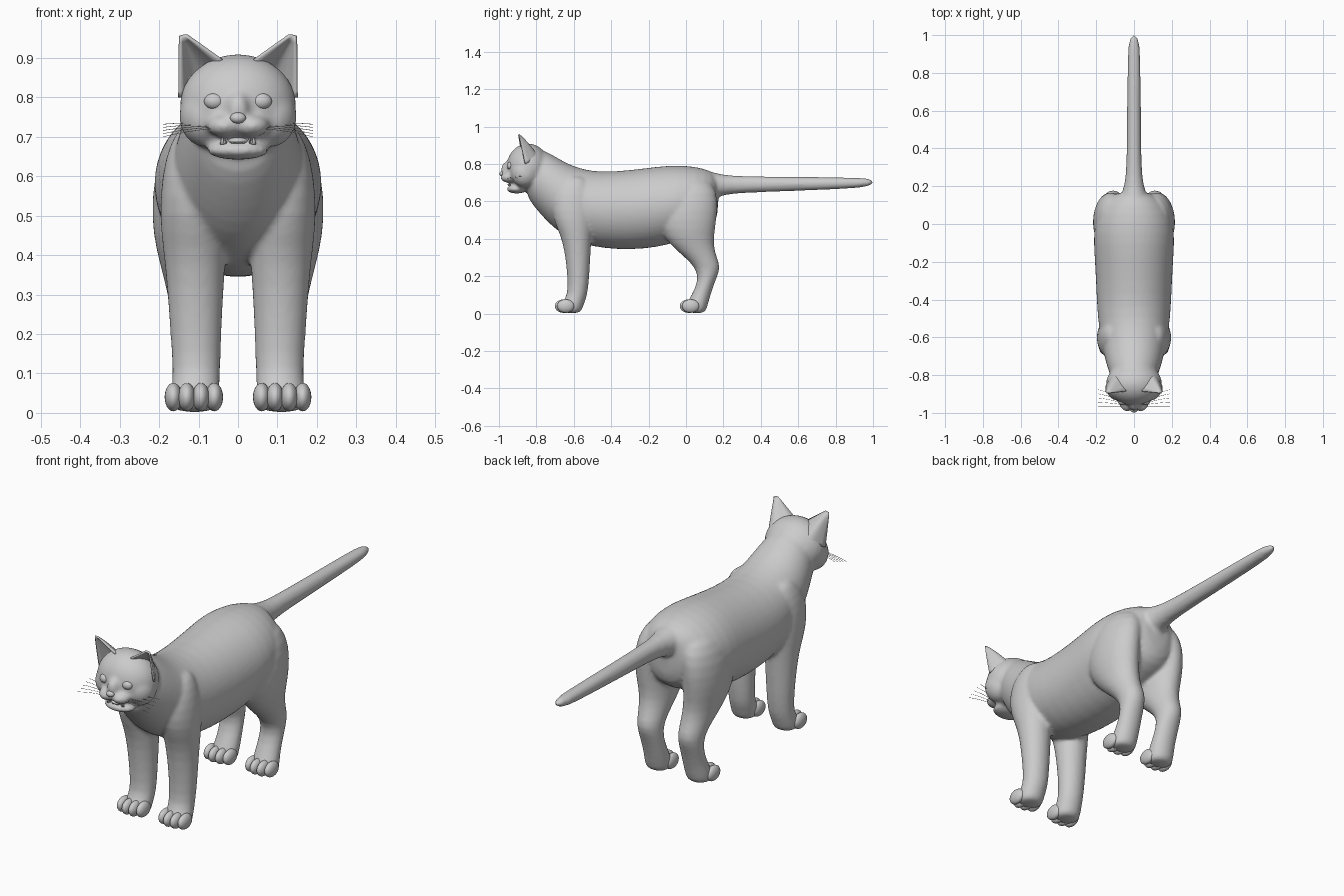
import bpy, bmesh, math
from mathutils import Matrix, Vector

if "Cube" in bpy.data.objects:
    bpy.data.objects.remove(bpy.data.objects["Cube"])

SEG = 24


def loft(bm, axis, sections):
    """Elliptical rings along y or z; section = (pos, centre x, half width, low, high)."""
    rings = []
    for pos, cx, rx, lo, hi in sections:
        ring = []
        for i in range(SEG):
            a = 2 * math.pi * i / SEG
            x = cx + rx * math.cos(a)
            v = (lo + hi) / 2 + (hi - lo) / 2 * math.sin(a)
            ring.append(bm.verts.new((x, pos, v) if axis == 'y' else (x, v, pos)))
        rings.append(ring)
    faces = [bm.faces.new(rings[0]), bm.faces.new(rings[-1][::-1])]
    for a, b in zip(rings, rings[1:]):
        for i in range(SEG):
            j = (i + 1) % SEG
            faces.append(bm.faces.new((a[i], b[i], b[j], a[j])))
    bmesh.ops.recalc_face_normals(bm, faces=faces)


def ball(bm, centre, radii):
    m = Matrix.Translation(centre) @ Matrix.Diagonal((*radii, 1))
    bmesh.ops.create_uvsphere(bm, u_segments=24, v_segments=14, radius=1, matrix=m)


def finish(bm, name):
    me = bpy.data.meshes.new(name)
    bm.to_mesh(me)
    bm.free()
    me.polygons.foreach_set("use_smooth", [True] * len(me.polygons))
    ob = bpy.data.objects.new(name, me)
    bpy.context.collection.objects.link(ob)
    return ob


# Body: torso, neck, tail, legs and head masses fused into one skin
bm = bmesh.new()
torso = [(.175, .06, .52, .73), (.14, .145, .46, .762), (.06, .198, .42, .787),
         (-.05, .217, .38, .796), (-.15, .212, .353, .788), (-.3, .203, .338, .768),
         (-.45, .197, .348, .757), (-.55, .187, .37, .772), (-.63, .172, .405, .80),
         (-.70, .158, .45, .842), (-.76, .142, .51, .875), (-.82, .12, .58, .89),
         (-.86, .10, .64, .87)]
loft(bm, 'y', [(y, 0, rx, lo, hi) for y, rx, lo, hi in torso])
tail = [(.08, .10, .58, .77), (.14, .075, .61, .758), (.2, .05, .635, .741),
        (.3, .04, .645, .735), (.5, .037, .652, .732), (.9, .035, .668, .728),
        (.965, .028, .678, .724), (1.003, .012, .692, .714)]
loft(bm, 'y', [(y, 0, rx, lo, hi) for y, rx, lo, hi in tail])

front_leg = [(.0, .11, .055, -.655, -.565), (.03, .11, .062, -.675, -.552),
             (.065, .108, .062, -.66, -.54), (.1, .105, .06, -.632, -.527),
             (.2, .107, .065, -.634, -.516), (.33, .108, .073, -.648, -.51),
             (.42, .11, .081, -.672, -.503), (.5, .118, .082, -.71, -.495),
             (.6, .122, .072, -.72, -.49), (.68, .115, .06, -.69, -.51),
             (.74, .1, .04, -.63, -.54)]
hind_leg = [(.0, .11, .055, .015, .10), (.03, .11, .062, -.005, .112),
            (.065, .108, .062, .01, .122), (.1, .106, .058, .03, .132),
            (.18, .108, .056, .068, .158), (.245, .11, .058, .05, .188),
            (.30, .113, .066, -.005, .165), (.37, .118, .078, -.09, .146),
            (.45, .127, .09, -.142, .156), (.55, .13, .09, -.15, .17),
            (.65, .115, .088, -.12, .168), (.73, .09, .06, -.06, .12)]
for s in (1, -1):
    for leg in (front_leg, hind_leg):
        loft(bm, 'z', [(z, s * cx, rx, lo, hi) for z, cx, rx, lo, hi in leg])
    # Cheeks and whisker pads
    ball(bm, (s * .083, -.862, .752), (.067, .075, .078))
    ball(bm, (s * .034, -.945, .728), (.046, .048, .029))
ball(bm, (0, -.845, .78), (.15, .117, .13))      # skull
ball(bm, (0, -.93, .735), (.085, .052, .034))    # muzzle
ball(bm, (0, -.945, .768), (.033, .045, .05))    # nose bridge
ball(bm, (0, -.905, .666), (.08, .055, .024))    # lower jaw

body = finish(bm, "body")
sub = body.modifiers.new("round", 'SUBSURF')
sub.levels = sub.render_levels = 1
rm = body.modifiers.new("fuse", 'REMESH')
rm.mode = 'VOXEL'
rm.voxel_size = .009
rm.use_smooth_shade = True
sm = body.modifiers.new("soften", 'SMOOTH')
sm.factor = .5
sm.iterations = 6

# Toes: four on each paw
bm = bmesh.new()
for s in (1, -1):
    for y in (-.655, .013):
        for dx, back in ((-.052, .012), (-.018, 0), (.018, 0), (.052, .012)):
            ball(bm, (s * (.112 + dx), y + back, .04), (.022, .046, .036))
finish(bm, "toes")

# Eyes
bm = bmesh.new()
for s in (1, -1):
    ball(bm, (s * .06, -.938, .79), (.026, .02, .021))
finish(bm, "eyes")

# Nose tip
bm = bmesh.new()
ball(bm, (0, -.983, .748), (.02, .015, .014))
finish(bm, "nose")

# Tongue and fangs inside the open mouth
bm = bmesh.new()
ball(bm, (0, -.92, .69), (.03, .035, .01))
finish(bm, "tongue")
bm = bmesh.new()
for s in (1, -1):
    for x, z, h, turn in ((.03, .697, .03, math.pi), (.04, .692, .022, 0), (.012, .689, .012, 0)):
        bmesh.ops.create_cone(bm, cap_ends=True, segments=8, radius1=.006, radius2=.001, depth=h,
                              matrix=Matrix.Translation((s * x, -.943, z)) @ Matrix.Rotation(turn, 4, 'X'))
finish(bm, "teeth")

# Ears: cupped triangular shells
bm = bmesh.new()
N = 10
for s in (1, -1):
    outer, inner = Vector((.148, -.86, .80)), Vector((.04, -.885, .893))
    tip_out, tip_in = Vector((.147, -.893, .955)), Vector((.13, -.895, .957))
    grid = []
    for i in range(N + 1):
        t = i / N
        a, b = outer.lerp(tip_out, t), inner.lerp(tip_in, t)
        row = []
        for j in range(N + 1):
            u = j / N
            p = a.lerp(b, u)
            p.y += .075 * (1 - t) ** .8 * math.sin(math.pi * u)
            row.append(bm.verts.new((s * p.x, p.y, p.z)))
        grid.append(row)
    for i in range(N):
        for j in range(N):
            bm.faces.new((grid[i][j], grid[i][j + 1], grid[i + 1][j + 1], grid[i + 1][j])[::s])
ears = finish(bm, "ears")
th = ears.modifiers.new("thickness", 'SOLIDIFY')
th.thickness = .008
th.offset = 0

# Whiskers
cu = bpy.data.curves.new("whiskers", 'CURVE')
cu.dimensions = '3D'
cu.bevel_depth = .0008
cu.bevel_resolution = 1
for s in (1, -1):
    for k in range(5):
        pts = [(.045, -.965 + .006 * k, .722 + .003 * k),
               (.12, -.965 + .018 * k, .718 + .005 * k),
               (.19, -.965 + .022 * k, .70 + .008 * k)]
        sp = cu.splines.new('NURBS')
        sp.points.add(2)
        for p, (x, y, z) in zip(sp.points, pts):
            p.co = (s * x, y, z, 1)
        sp.order_u = 3
        sp.use_endpoint_u = True
        sp.resolution_u = 5
bpy.context.collection.objects.link(bpy.data.objects.new("whiskers", cu))
